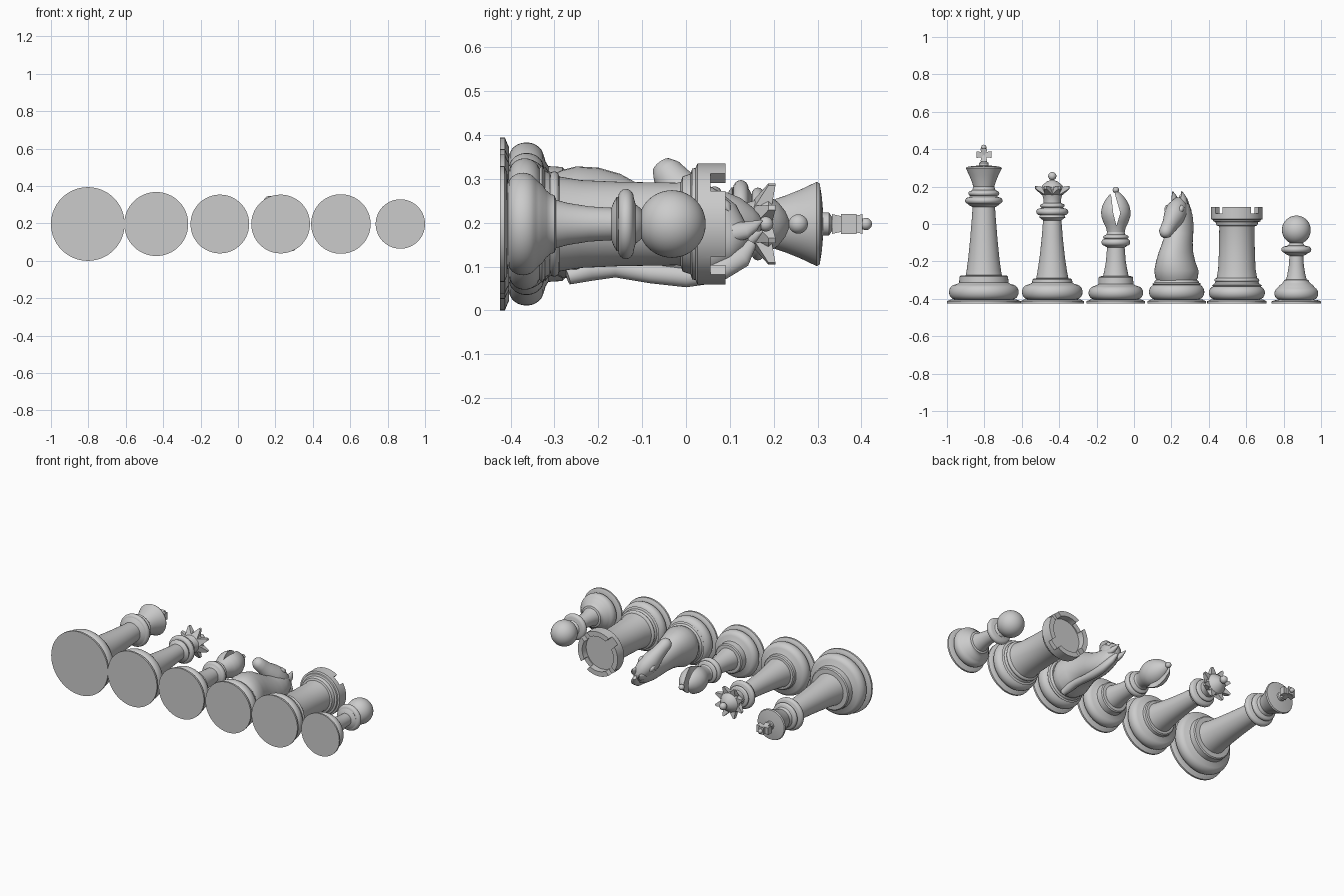
import bpy, bmesh, math
from mathutils import Vector, Matrix

Z = 0.197  # height of every piece's turning axis


def finish(name, bm, angle=35):
    bmesh.ops.remove_doubles(bm, verts=bm.verts, dist=1e-5)
    bmesh.ops.recalc_face_normals(bm, faces=bm.faces)
    me = bpy.data.meshes.new(name)
    bm.to_mesh(me)
    bm.free()
    ob = bpy.data.objects.new(name, me)
    bpy.context.collection.objects.link(ob)
    smooth(ob, angle)
    return ob


def smooth(ob, angle=35):
    bpy.ops.object.select_all(action='DESELECT')
    ob.select_set(True)
    bpy.context.view_layer.objects.active = ob
    bpy.ops.object.shade_smooth_by_angle(angle=math.radians(angle))


def skin(name, rings, angle=50):
    bm = bmesh.new()
    vs = [[bm.verts.new(p) for p in r] for r in rings]
    n = len(vs[0])
    for a, b in zip(vs, vs[1:]):
        for i in range(n):
            bm.faces.new((a[i], a[(i + 1) % n], b[(i + 1) % n], b[i]))
    bm.faces.new(vs[0])
    bm.faces.new(vs[-1])
    return finish(name, bm, angle)


def lathe(name, x, prof, n=64):
    # profile of (radius, y) turned round the piece's lying axis
    rings = [[(x + max(r, 1e-4) * math.cos(2 * math.pi * i / n), y,
               Z + max(r, 1e-4) * math.sin(2 * math.pi * i / n)) for i in range(n)] for r, y in prof]
    return skin(name, rings, 35)


def arc(r, y, rr, ry, a0=-90, a1=90, n=10):
    return [(r + rr * math.cos(math.radians(a0 + (a1 - a0) * i / n)),
             y + ry * math.sin(math.radians(a0 + (a1 - a0) * i / n))) for i in range(n + 1)]


def ball(name, x, y, r, n=20):
    return lathe(name, x, arc(0, y, r, r, n=n), 48)


def foot(R, B, T, top, h=0.04):
    # thin disc, rounded bulge, cove and upper plate
    return ([(0, -.424), (R, -.424), (R, -.413), (R - .012, -.408), (B - .01, -.404)]
            + arc(B - .035, -.404 + h, .035, h, -80, 70, 12)
            + [(T + .012, -.404 + 2 * h + .004), (T + .002, -.404 + 2 * h + .01), (T, top - .006), (T - .006, top)])


def collar(r, y, w, h):
    return arc(r - w, y, w, h, n=8)


def cut(ob, pts, depth=0.5):
    # prism in the x-y plane subtracted through z, pts already placed in 3D
    c = skin("cutter", pts, 1)
    c.hide_render = True
    m = ob.modifiers.new("cut", 'BOOLEAN')
    m.object = c
    m.operation = 'DIFFERENCE'
    m.solver = 'EXACT'
    bpy.context.view_layer.objects.active = ob
    bpy.ops.object.modifier_apply(modifier=m.name)
    bpy.data.objects.remove(c)
    smooth(ob)


def box(name, c, s, flare=1.0, axis=1):
    # block whose two ends along an axis are widened
    bm = bmesh.new()
    bmesh.ops.create_cube(bm, size=1)
    bmesh.ops.subdivide_edges(bm, edges=[e for e in bm.edges if abs((e.verts[0].co - e.verts[1].co)[axis]) > .5], cuts=1)
    for v in bm.verts:
        k = flare if abs(v.co[axis]) > .4 else 1
        v.co = Vector([c[i] + v.co[i] * s[i] * (1 if i == axis else k) for i in range(3)])
    return finish(name, bm, 20)


# King
kx = -.803
lathe("king_body", kx, foot(.197, .186, .13, -.276) + [(.097, -.274), (.092, -.25), (.083, -.18), (.073, -.08),
      (.064, .03), (.06, .09), (.075, .098), (.085, .105)] + collar(.1, .125, .02, .018)
      + [(.075, .146)] + collar(.083, .164, .015, .014) + [(.062, .182), (.056, .2), (.064, .225), (.078, .26),
      (.096, .298), (.092, .305), (.06, .31), (0, .315)])
lathe("king_finial_foot", kx, [(0, .305), (.026, .31), (.026, .326), (.016, .333), (.014, .345), (0, .345)], 32)
box("cross_upright", (kx, .368, Z), (.024, .07, .03), 1.5)
box("cross_arms", (kx, .371, Z), (.08, .024, .03), 1.5, 0)
ball("cross_tip", kx, .41, .014, 12)

# Queen
qx = -.437
lathe("queen_body", qx, foot(.171, .162, .106, -.292) + [(.086, -.29), (.08, -.26), (.068, -.18), (.057, -.08),
      (.049, .02), (.06, .028), (.07, .036)] + collar(.086, .065, .02, .018) + [(.06, .086)]
      + collar(.066, .098, .012, .01) + [(.046, .112), (.046, .13), (.055, .16), (.066, .188), (.06, .195),
      (.05, .21), (.03, .226), (.012, .234), (0, .236)])
ball("crown_ball", qx, .256, .022)
bm = bmesh.new()
for i in range(8):
    a = 2 * math.pi * (i + .5) / 8
    d = Vector((math.cos(a), 0, math.sin(a)))
    t = Vector((-d.z, 0, d.x))
    o = Vector((qx, 0, Z))
    Y = Vector((0, 1, 0))
    q = [o + d * .05 + t * s * .024 + Y * .155 for s in (-1, 1)] + [o + d * .05 + t * s * .022 + Y * .195 for s in (1, -1)]
    e = [o + d * .098 + t * s * .006 + Y * y for s, y in ((-1, .188), (1, .188), (1, .204), (-1, .204))]
    A, E = [bm.verts.new(p) for p in q], [bm.verts.new(p) for p in e]
    bm.faces.new(A)
    bm.faces.new(E)
    for k in range(4):
        bm.faces.new((A[k], A[(k + 1) % 4], E[(k + 1) % 4], E[k]))
finish("crown_points", bm, 20)

# Bishop
bx = -.097
lathe("bishop_body", bx, foot(.157, .146, .092, -.28, .036) + [(.068, -.278), (.062, -.25), (.053, -.2), (.047, -.125),
      (.056, -.12)] + collar(.077, -.098, .016, .018) + collar(.068, -.07, .012, .01)
      + [(.05, -.055), (.044, -.03), (0, -.03)])
mitre = lathe("bishop_mitre", bx, [(0, -.05), (.046, -.05), (.052, -.02), (.067, .01), (.077, .04), (.079, .065),
              (.073, .095), (.059, .125), (.038, .152), (.02, .168), (0, .175)])
wedge = ((.003, -.01), (.024, .06), (-.001, .145), (-.012, .2), (-.045, .2), (-.024, .145), (-.014, .06))
cut(mitre, [[(bx + a, b, z) for a, b in wedge] for z in (0, .4)])
ball("bishop_knob", bx, .182, .017)

# Knight
nx = .228
lathe("knight_base", nx, foot(.157, .148, .118, -.3, .04) + [(0, -.298)])
D, W, O = Vector((-.45, 0, .893)), Vector((.893, 0, .45)), Vector((nx, 0, Z))


def horse(name, path, tilt=True, side=0, n=32):
    # elliptical loft in the horse's plane: (forward, up, half depth, half thickness)
    rings = []
    for i, (u, v, a, t) in enumerate(path):
        p, q = path[max(i - 1, 0)], path[min(i + 1, len(path) - 1)]
        g = Vector((q[0] - p[0], q[1] - p[1])).normalized() if tilt else Vector((0, 1))
        rings.append([O + D * (u + g.y * a * math.cos(w)) + Vector((0, v - g.x * a * math.cos(w), 0))
                      + W * (side + t * math.sin(w)) for w in [2 * math.pi * k / n for k in range(n)]])
    return skin(name, rings)


horse("knight_chest_and_neck", [(0, -.31, .11, .1), (0, -.285, .125, .112), (.003, -.25, .132, .115), (.012, -.2, .122, .1),
      (.008, -.15, .112, .086), (-.01, -.1, .1, .076), (-.032, -.05, .09, .07), (-.047, 0, .085, .064),
      (-.048, .05, .08, .058), (-.042, .1, .06, .046), (-.034, .13, .035, .028), (-.03, .142, .01, .01)], False)
horse("knight_head", [(-.06, .13, .015, .015), (-.045, .11, .045, .04), (0, .07, .063, .055), (.035, .035, .06, .054),
      (.075, .0, .047, .042), (.11, -.027, .04, .038), (.133, -.044, .036, .036), (.15, -.056, .024, .024),
      (.156, -.06, .006, .006)])
horse("knight_mane", [(-.05, .15, .012, .01), (-.085, .125, .026, .02), (-.12, .07, .028, .024), (-.133, 0, .026, .024),
      (-.125, -.08, .024, .022), (-.11, -.16, .024, .022), (-.117, -.22, .026, .024), (-.135, -.27, .018, .018)])
for s in (-1, 1):
    horse("knight_ear", [(-.035, .105, .024, .018), (-.03, .135, .021, .016), (-.018, .155, .013, .01), (-.005, .174, .002, .002)],
          True, s * .027, 16)
    horse("knight_brow", [(.01, .098, .004, .004), (.02, .09, .016, .014), (.034, .076, .016, .014), (.046, .064, .004, .004)],
          True, s * .042, 16)

# Rook
rx = .55
rook = lathe("rook_tower", rx, foot(.159, .15, .122, -.316, .036)[:-1] + [(.115, -.31)] + collar(.12, -.3, .01, .01)
             + [(.108, -.288), (.1, -.24), (.096, -.15), (.094, -.02), (.096, -.012), (.108, -.008), (.112, .002),
             (.114, .01), (.126, .014), (.128, .022), (.138, .026), (.138, .09), (.108, .09), (.108, .05), (0, .05)])
for a in (45, 135):
    c, s = math.cos(math.radians(a)), math.sin(math.radians(a))
    cut(rook, [[(rx + c * e - s * w, y, Z + s * e + c * w) for e, w in ((-.2, -.028), (.2, -.028), (.2, .028), (-.2, .028))]
               for y in (.056, .15)])

# Pawn
px = .868
lathe("pawn_body", px, [(0, -.424), (.132, -.424), (.132, -.414), (.118, -.408)] + arc(.088, -.372, .029, .034, -80, 60, 10)
      + [(.096, -.336), (.09, -.328), (.076, -.318), (.068, -.308), (.066, -.3), (.055, -.296), (.048, -.27), (.04, -.22),
      (.037, -.17), (.05, -.165), (.062, -.158)] + collar(.08, -.137, .02, .018) + [(.045, -.115), (.033, -.1), (0, -.09)])
ball("pawn_head", px, -.032, .077, 28)
